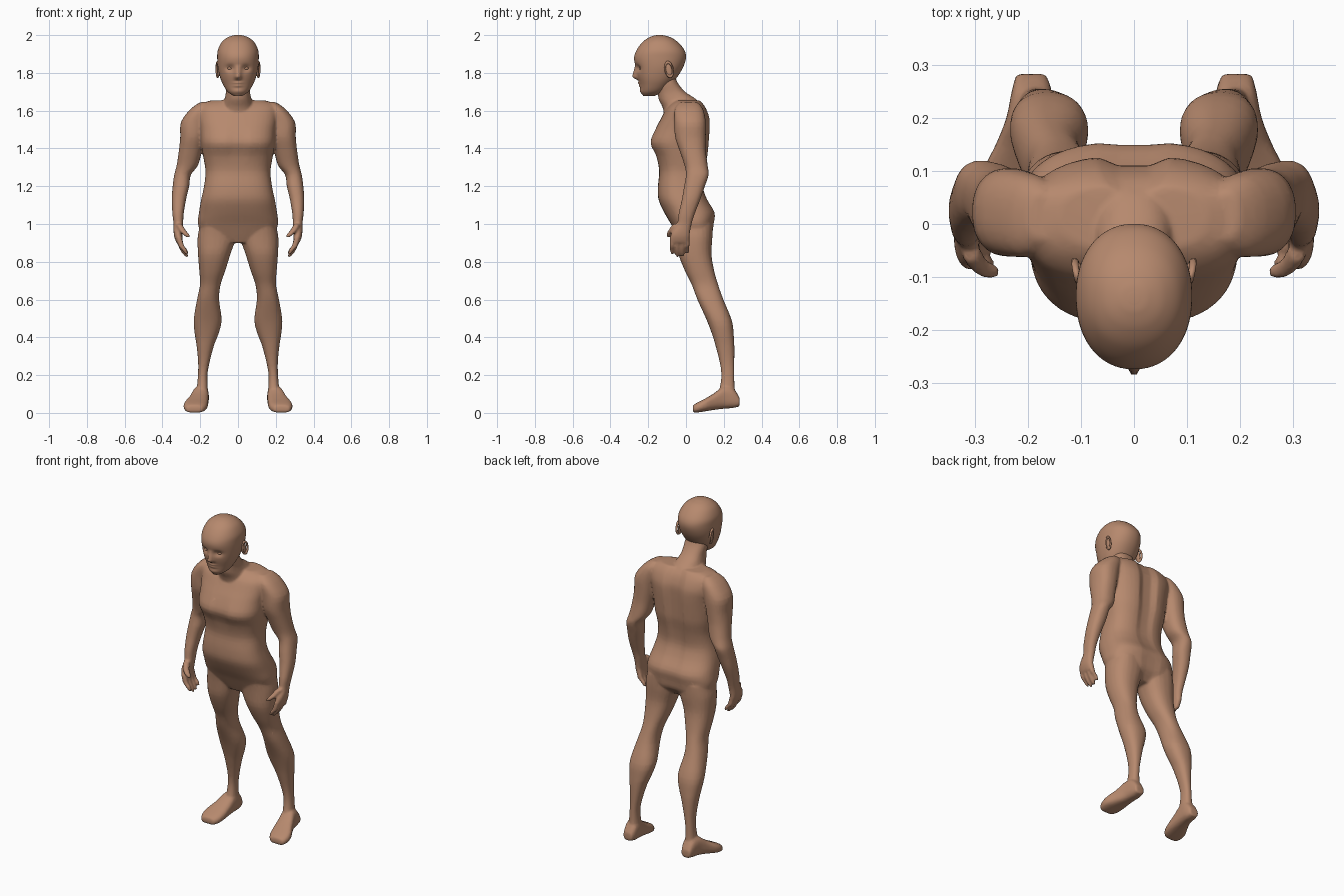
import bpy, bmesh, math
from mathutils import Vector

skin = bpy.data.materials.new("skin")
skin.diffuse_color = (0.47, 0.25, 0.155, 1)


def spline(a, b, c, d, t):
    return 0.5 * (2*b + (c - a)*t + (2*a - 5*b + 4*c - d)*t*t + (3*b - a - 3*c + d)*t**3)


def loft(bm, rings, sides=24, n=2.3, steps=3, side=1, along_y=False, shape=None):
    """Skin rounded sections (level, x0, x1, b0, b1), smoothed between rings."""
    rows = []
    for i in range(len(rings) - 1):
        q = [rings[min(max(i + k, 0), len(rings) - 1)] for k in (-1, 0, 1, 2)]
        for s in range(steps):
            rows.append([spline(*v, s / steps) for v in zip(*q)])
    rows.append(rings[-1])
    loops = []
    for lv, x0, x1, b0, b1 in rows:
        loop = []
        for k in range(sides):
            a = 2 * math.pi * (k + 0.5) / sides
            c, s = math.cos(a), math.sin(a)
            x = (x0 + x1)/2 + (x1 - x0)/2 * math.copysign(abs(c)**(2/n), c)
            b = (b0 + b1)/2 + (b1 - b0)/2 * math.copysign(abs(s)**(2/n), s)
            p = Vector((x*side, lv, b) if along_y else (x*side, b, lv))
            if shape:
                shape(p, s)
            loop.append(bm.verts.new(p))
        loops.append(loop)
    faces = [bm.faces.new(loops[0]), bm.faces.new(loops[-1])]
    for l0, l1 in zip(loops, loops[1:]):
        for k in range(sides):
            j = (k + 1) % sides
            faces.append(bm.faces.new((l0[k], l0[j], l1[j], l1[k])))
    bmesh.ops.recalc_face_normals(bm, faces=faces)


def finish(name, bm):
    me = bpy.data.meshes.new(name)
    bm.to_mesh(me)
    bm.free()
    me.materials.append(skin)
    for p in me.polygons:
        p.use_smooth = True
    ob = bpy.data.objects.new(name, me)
    bpy.context.collection.objects.link(ob)
    return ob


def bump(v, centre, width):
    return math.exp(-((v - centre) / width)**2)


# Torso, with a groove down the spine and between the chest muscles
def torso_shape(p, s):
    if s > 0:
        p.y -= s * bump(p.x, 0, 0.035) * (0.012 + 0.028 * bump(p.z, 1.5, 0.2))
    else:
        p.y -= s * 0.018 * bump(p.x, 0, 0.03) * bump(p.z, 1.43, 0.07)


body = bmesh.new()
torso = [(0.90, 0.09, -0.03, 0.10), (0.95, 0.185, -0.055, 0.14), (1.00, 0.212, -0.08, 0.149),
         (1.06, 0.207, -0.115, 0.155), (1.13, 0.195, -0.146, 0.115), (1.20, 0.180, -0.149, 0.092),
         (1.28, 0.172, -0.142, 0.10), (1.36, 0.185, -0.160, 0.118), (1.43, 0.196, -0.192, 0.125),
         (1.50, 0.200, -0.165, 0.130), (1.56, 0.210, -0.132, 0.128), (1.61, 0.210, -0.105, 0.110),
         (1.64, 0.185, -0.075, 0.090), (1.655, 0.14, -0.05, 0.075)]
loft(body, [(z, -w, w, f, b) for z, w, f, b in torso], sides=40, n=2.6, shape=torso_shape)

# Neck leaning forward
neck = [(1.56, 0.10, -0.11, 0.08), (1.62, 0.085, -0.125, 0.08), (1.66, 0.072, -0.145, 0.055),
        (1.70, 0.064, -0.150, -0.005), (1.75, 0.066, -0.16, -0.045), (1.79, 0.06, -0.17, -0.06)]
loft(body, [(z, -w, w, f, b) for z, w, f, b in neck])

leg = [(1.00, 0.03, 0.20, -0.06, 0.14), (0.93, 0.012, 0.214, -0.05, 0.14), (0.84, 0.04, 0.212, -0.04, 0.135),
       (0.75, 0.068, 0.205, -0.005, 0.15), (0.68, 0.092, 0.201, 0.03, 0.17), (0.60, 0.10, 0.217, 0.06, 0.198),
       (0.49, 0.086, 0.235, 0.11, 0.243), (0.41, 0.106, 0.228, 0.14, 0.253), (0.36, 0.126, 0.22, 0.155, 0.256),
       (0.27, 0.150, 0.211, 0.178, 0.256), (0.20, 0.162, 0.212, 0.187, 0.256),
       (0.13, 0.160, 0.218, 0.178, 0.258), (0.07, 0.158, 0.224, 0.16, 0.268)]
foot = [(0.284, 0.167, 0.223, 0.035, 0.08), (0.25, 0.155, 0.232, 0.026, 0.13), (0.20, 0.155, 0.242, 0.022, 0.14),
        (0.15, 0.157, 0.262, 0.016, 0.105), (0.10, 0.160, 0.286, 0.008, 0.075),
        (0.06, 0.170, 0.286, 0.002, 0.055), (0.036, 0.190, 0.272, 0.0, 0.04)]
arm = [(1.645, 0.15, 0.20, -0.03, 0.06), (1.61, 0.14, 0.25, -0.06, 0.09), (1.54, 0.16, 0.302, -0.062, 0.105),
       (1.46, 0.175, 0.306, -0.058, 0.105), (1.39, 0.190, 0.313, -0.035, 0.105),
       (1.31, 0.212, 0.325, -0.008, 0.115), (1.26, 0.250, 0.338, 0.0, 0.12), (1.20, 0.258, 0.346, -0.01, 0.10),
       (1.13, 0.275, 0.351, -0.022, 0.076), (1.05, 0.288, 0.347, -0.04, 0.045),
       (1.00, 0.290, 0.341, -0.047, 0.03), (0.96, 0.292, 0.341, -0.075, 0.022),
       (0.93, 0.295, 0.337, -0.083, 0.02), (0.90, 0.290, 0.326, -0.08, 0.015)]
thumb = [(1.00, 0.295, 0.33, -0.07, -0.03), (0.965, 0.275, 0.31, -0.095, -0.06),
         (0.945, 0.258, 0.292, -0.104, -0.073), (0.93, 0.252, 0.274, -0.10, -0.08)]

for side in (1, -1):
    loft(body, leg, side=side)
    loft(body, foot, side=side, n=2.8, along_y=True)
    loft(body, arm, side=side)
    loft(body, thumb, sides=12, side=side)
    # Four fingers curling inward
    for y, tip in ((-0.074, 0.84), (-0.046, 0.826), (-0.018, 0.828), (0.007, 0.845)):
        f = [(0.93, 0.298, 0.328, y - 0.012, y + 0.012), (0.885, 0.285, 0.317, y - 0.012, y + 0.012),
             (tip + 0.025, 0.27, 0.30, y - 0.011, y + 0.011), (tip, 0.262, 0.279, y - 0.008, y + 0.008)]
        loft(body, f, sides=12, side=side)

# Blend the limbs and torso into one skin
ob = finish("body", body)
m = ob.modifiers.new("blend", 'REMESH')
m.mode, m.voxel_size, m.use_smooth_shade = 'VOXEL', 0.007, True
m = ob.modifiers.new("soften", 'SMOOTH')
m.factor, m.iterations = 0.5, 4
m = ob.modifiers.new("simplify", 'DECIMATE')
m.ratio = 0.3


# Head with sculpted sockets, nose, lips and chin
def face_shape(p, s):
    if s > -0.2:
        return
    x, z = abs(p.x), p.z
    d = -0.016 * bump(x, 0.042, 0.022) * bump(z, 1.825, 0.017)
    nose = 0.032 * max(0, 1 - abs(z - 1.778) / (0.065 if z > 1.778 else 0.02))
    d += nose * bump(x, 0, 0.015)
    d += 0.008 * bump(x, 0, 0.022) * (bump(z, 1.747, 0.006) + bump(z, 1.732, 0.006))
    d += 0.006 * bump(x, 0, 0.03) * bump(z, 1.702, 0.014)
    p.y -= d


head = [(1.677, 0.022, -0.225, -0.17), (1.70, 0.055, -0.237, -0.12), (1.74, 0.080, -0.245, -0.078),
        (1.78, 0.096, -0.257, -0.045), (1.83, 0.107, -0.267, -0.015), (1.88, 0.110, -0.275, 0.0),
        (1.92, 0.107, -0.262, -0.008), (1.96, 0.088, -0.233, -0.04), (1.985, 0.06, -0.20, -0.075),
        (1.997, 0.03, -0.17, -0.11), (2.0, 0.01, -0.15, -0.13)]
bm = bmesh.new()
loft(bm, [(z, -w, w, f, b) for z, w, f, b in head], sides=72, n=2.15, steps=8, shape=face_shape)
finish("head", bm)


def ball(name, centre, size, tilt=0):
    bm = bmesh.new()
    bmesh.ops.create_uvsphere(bm, u_segments=16, v_segments=10, radius=1)
    ob = finish(name, bm)
    ob.location, ob.scale, ob.rotation_euler = centre, size, (tilt, 0, 0)


for side, tag in ((1, "right"), (-1, "left")):
    ball("eye_" + tag, (0.042*side, -0.232, 1.824), (0.017, 0.016, 0.010))
    ball("ear_" + tag, (0.104*side, -0.092, 1.815), (0.007, 0.018, 0.038), 0.2)
    # Raised ear rim
    bpy.ops.mesh.primitive_torus_add(major_segments=20, minor_segments=8, major_radius=1, minor_radius=0.22,
                                     location=(0.108*side, -0.09, 1.818), rotation=(0.2, 0, 0))
    rim = bpy.context.object
    rim.name = "ear_rim_" + tag
    for v in rim.data.vertices:
        x, y, z = v.co
        v.co = (z*0.03 + side*0.004*y, y*0.020, x*0.038)
    rim.data.materials.append(skin)
    bpy.ops.object.shade_smooth()
